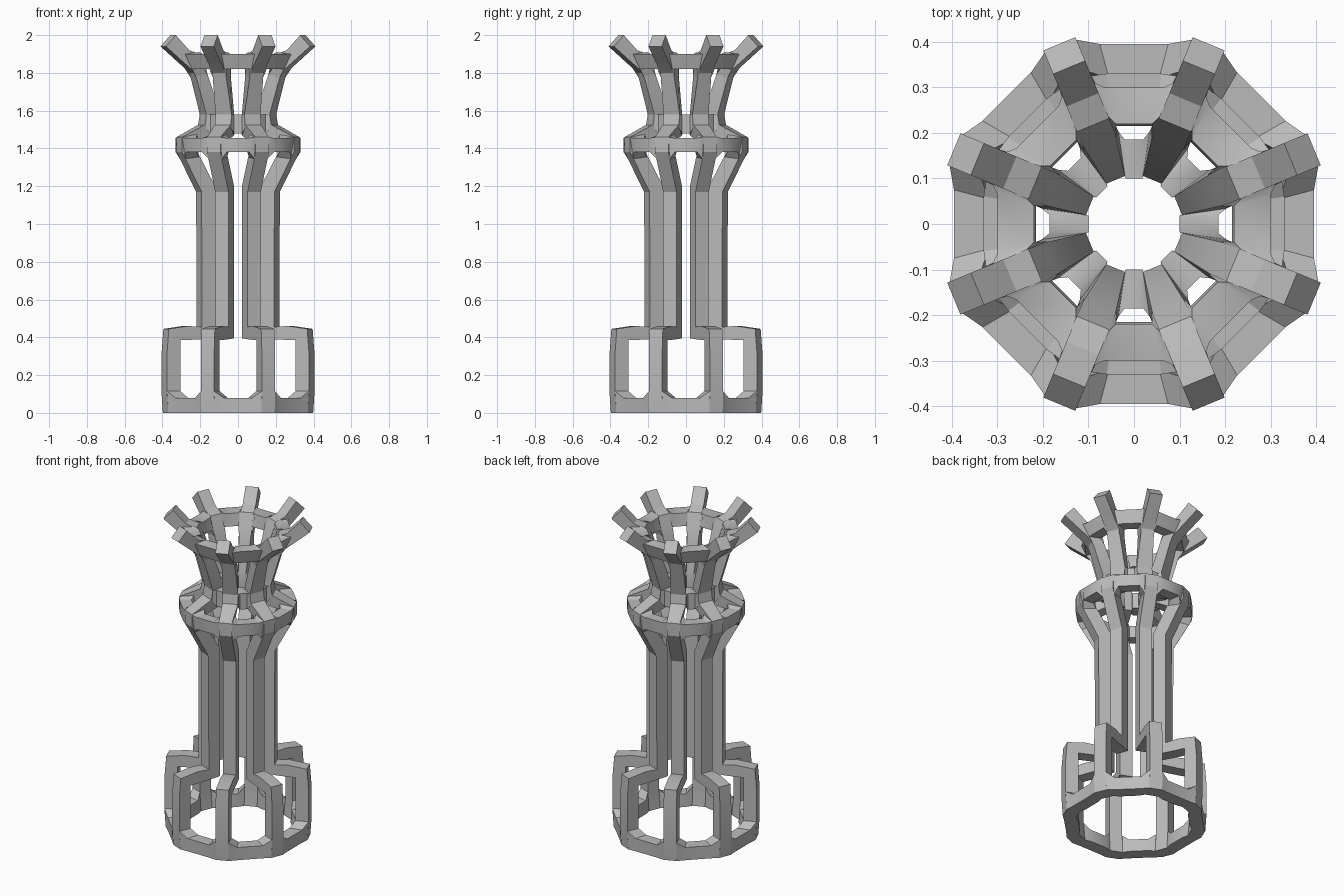
import bpy, bmesh, math
from mathutils import Vector

cube = bpy.data.objects.get("Cube")
if cube:
    bpy.data.objects.remove(cube, do_unlink=True)

SIDES = 8
STEP = math.tau / SIDES
HALF = 0.038  # half width of a rib

grey = bpy.data.materials.new("plain grey")
grey.use_nodes = True
grey.diffuse_color = (0.5, 0.5, 0.5, 1)
grey.node_tree.nodes["Principled BSDF"].inputs["Base Color"].default_value = (0.5, 0.5, 0.5, 1)


def polar(r, t, angle, z):
    """Point r along the direction of angle, shifted t sideways."""
    c, s = math.cos(angle), math.sin(angle)
    return Vector((r * c - t * s, r * s + t * c, z))


def loft(bm, sections):
    """Skin a row of four-point sections and cap both ends."""
    rows = [[bm.verts.new(p) for p in sec] for sec in sections]
    for a, b in zip(rows, rows[1:]):
        for i in range(4):
            j = (i + 1) % 4
            bm.faces.new((a[i], a[j], b[j], b[i]))
    bm.faces.new(rows[0])
    bm.faces.new(rows[-1])


def finish(name, bm):
    bmesh.ops.recalc_face_normals(bm, faces=bm.faces)
    mesh = bpy.data.meshes.new(name)
    bm.to_mesh(mesh)
    bm.free()
    mesh.materials.append(grey)
    obj = bpy.data.objects.new(name, mesh)
    bpy.context.collection.objects.link(obj)
    bpy.ops.object.select_all(action="DESELECT")
    obj.select_set(True)
    bpy.context.view_layer.objects.active = obj
    bpy.ops.object.shade_smooth_by_angle(angle=math.radians(25))


def ribs(name, stations):
    """Eight upright ribs; station = outer r, outer z, inner r, inner z, half widths."""
    bm = bmesh.new()
    for k in range(SIDES):
        a = (k + 0.5) * STEP
        sections = []
        for ro, zo, ri, zi, *w in stations:
            wo, wi = w or (HALF, HALF)
            sections.append([polar(ro, -wo, a, zo), polar(ro, wo, a, zo),
                             polar(ri, wi, a, zi), polar(ri, -wi, a, zi)])
        loft(bm, sections)
    finish(name, bm)


def ring(name, end, mid, half_out, half_in, wo=HALF, wi=HALF):
    """Eight bars between ribs, with bevelled corners where they meet them.
    Sections run outer low, outer high, inner high, inner low."""
    bm = bmesh.new()
    end_w, mid_w = (wo, wo, wi, wi), (half_out, half_out, half_in, half_in)
    for k in range(SIDES):
        a = k * STEP

        def at_rib(side):
            return [polar(r, -side * w, a + side * STEP / 2, z) for (r, z), w in zip(end, end_w)]

        def at_mid(side):
            return [polar(r, side * w, a, z) for (r, z), w in zip(mid, mid_w)]

        loft(bm, [at_rib(-1), at_mid(-1), at_mid(1), at_rib(1)])
    finish(name, bm)


# Ribs from the base posts to the splayed prongs
ribs("ribs", [
    (.415, 0, .335, 0),
    (.422, .1, .345, .1),
    (.422, .32, .345, .34),
    (.412, .445, .345, .385),
    (.3, .46, .25, .388),
    (.222, .455, .145, .395),
    (.224, 1.17, .147, 1.2),
    (.336, 1.38, .258, 1.4),
    (.336, 1.46, .258, 1.435),
    (.21, 1.525, .11, 1.47, .046, .024),
    (.2, 1.58, .105, 1.575, .046, .022),
    (.262, 1.8, .2, 1.82),
    (.278, 1.815, .235, 1.9),
    (.335, 1.862, .295, 1.92),
    (.428, 1.94, .372, 2.0),
])

# Base ring
ring("base_ring",
     [(.415, 0), (.422, .115), (.345, .115), (.335, 0)],
     [(.395, 0), (.395, .08), (.32, .08), (.315, 0)], .075, .055)

# Wide band
ring("middle_band",
     [(.318, 1.345), (.336, 1.46), (.25, 1.475), (.24, 1.355)],
     [(.33, 1.38), (.33, 1.455), (.262, 1.455), (.262, 1.38)], .06, .05)

# Neck ring inside the upper flare
ring("neck_ring",
     [(.2, 1.5), (.2, 1.58), (.105, 1.575), (.11, 1.47)],
     [(.185, 1.48), (.185, 1.58), (.1, 1.58), (.1, 1.48)], .02, .018, .046, .022)

# Crown ring below the prongs
ring("crown_ring",
     [(.255, 1.775), (.32, 1.9), (.24, 1.91), (.19, 1.79)],
     [(.28, 1.82), (.3, 1.9), (.22, 1.9), (.215, 1.82)], .065, .04)
